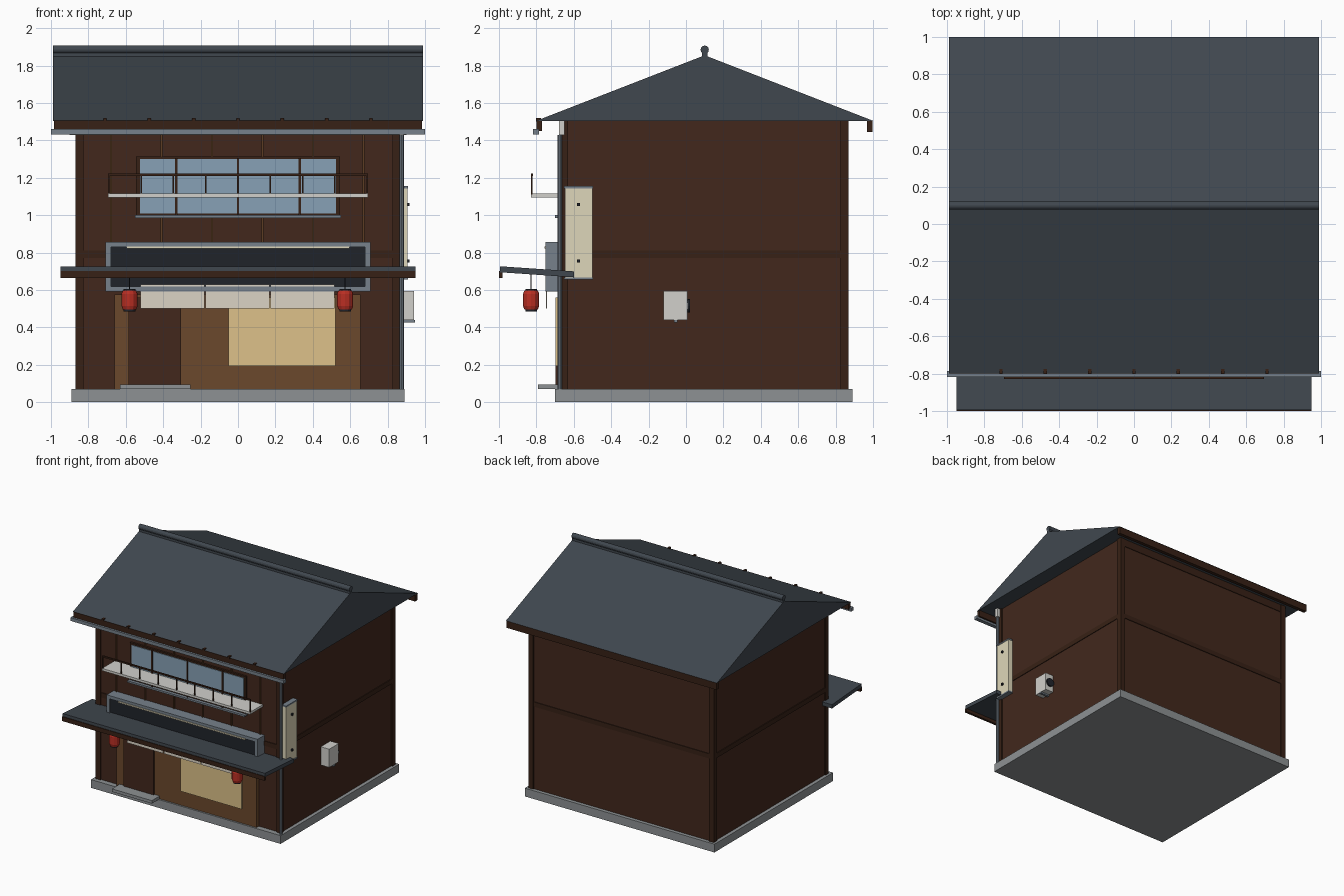
import bpy, bmesh, math
from mathutils import Matrix

if "Cube" in bpy.data.objects:
    bpy.data.objects.remove(bpy.data.objects["Cube"])

def mat(name, hexcol):
    lin = [(int(hexcol[i:i + 2], 16) / 255) ** 2.2 for i in (0, 2, 4)]
    m = bpy.data.materials.new(name)
    m.diffuse_color = (*lin, 1)
    m.use_nodes = True
    m.node_tree.nodes["Principled BSDF"].inputs["Base Color"].default_value = m.diffuse_color
    return m

WOOD = mat("dark_wood", "442C22")
TRIM = mat("trim_wood", "3A261C")
BATTEN = mat("batten_wood", "5E4028")
PANEL = mat("shop_wood", "6B4A30")
ROOF = mat("roof_slate", "424950")
CONC = mat("concrete", "8C9092")
STEEL = mat("steel", "76808A")
DARK = mat("sign_dark", "25282E")
GLASS = mat("glass", "86A0B4")
CREAM = mat("cream", "DDD5B8")
GLOW = mat("warm_glass", "DCC088")
CLOTH = mat("cloth", "DAD2C4")
WHITE = mat("white_metal", "D0CFCA")
RED = mat("lantern_red", "B83228")

def finish(name, bm, m):
    bmesh.ops.recalc_face_normals(bm, faces=bm.faces)
    me = bpy.data.meshes.new(name)
    bm.to_mesh(me)
    bm.free()
    me.materials.append(m)
    o = bpy.data.objects.new(name, me)
    bpy.context.collection.objects.link(o)
    return o

def boxes(name, m, *specs):
    """Each spec: x0, x1, y0, y1, z0, z1."""
    bm = bmesh.new()
    for x0, x1, y0, y1, z0, z1 in specs:
        M = Matrix.Translation(((x0 + x1) / 2, (y0 + y1) / 2, (z0 + z1) / 2)) @ \
            Matrix.Diagonal((x1 - x0, y1 - y0, z1 - z0, 1))
        bmesh.ops.create_cube(bm, size=1, matrix=M)
    return finish(name, bm, m)

def prism(name, m, profile, x0, x1):
    """Extrude a (y, z) profile along x."""
    bm = bmesh.new()
    f = bm.faces.new([bm.verts.new((x0, y, z)) for y, z in profile])
    r = bmesh.ops.extrude_face_region(bm, geom=[f])
    bmesh.ops.translate(bm, vec=(x1 - x0, 0, 0),
                        verts=[v for v in r["geom"] if isinstance(v, bmesh.types.BMVert)])
    return finish(name, bm, m)

def cyl(name, m, loc, r, length, axis="Z", n=12, smooth=False):
    rot = {"Z": Matrix(), "X": Matrix.Rotation(math.pi / 2, 4, "Y"),
           "Y": Matrix.Rotation(math.pi / 2, 4, "X")}[axis]
    bm = bmesh.new()
    bmesh.ops.create_cone(bm, cap_ends=True, segments=n, radius1=r, radius2=r, depth=length,
                          matrix=Matrix.Translation(loc) @ rot)
    return finish(name, bm, m)

def lathe(name, m, x, y, rings, n=12):
    """Stack of (radius, z) rings, capped."""
    bm = bmesh.new()
    loops = [[bm.verts.new((x + r * math.cos(2 * math.pi * i / n),
                            y + r * math.sin(2 * math.pi * i / n), z)) for i in range(n)]
             for r, z in rings]
    for a, b in zip(loops, loops[1:]):
        for i in range(n):
            j = (i + 1) % n
            bm.faces.new((a[i], a[j], b[j], b[i]))
    bm.faces.new(loops[0])
    bm.faces.new(loops[-1])
    return finish(name, bm, m)

# Base, walls and step
boxes("foundation", CONC, (-.89, .89, -.70, .89, 0, .07))
boxes("walls", WOOD, (-.86, .86, -.655, .86, .07, 1.505))
boxes("door_step", CONC, (-.63, -.255, -.79, -.66, .07, .095))

# Timber frame: corner posts, mid band, back top beam
boxes("corner_posts", TRIM, *[(min(s * .87, s * .825), max(s * .87, s * .825), y0, y1, .07, 1.505)
                              for s in (-1, 1) for y0, y1 in ((-.665, -.63), (.825, .87))])
boxes("mid_band", TRIM, (-.866, .866, -.661, .866, .77, .81))
boxes("back_top_beam", TRIM, (-.82, .82, .85, .866, 1.44, 1.505))
boxes("facade_battens", BATTEN, *[(-.68 + .27 * i - .005, -.68 + .27 * i + .005, -.664, -.65, .81, 1.44)
                                  for i in range(6)])
boxes("eave_board", WHITE, (-.90, .90, -.68, -.65, 1.43, 1.505))

# Roof with ridge, fascias, gutter and eave knobs
prism("roof", ROOF, [(-.80, 1.505), (.10, 1.855), (1.0, 1.505)], -.99, .99)
cyl("ridge_tile", ROOF, (0, .10, 1.885), .022, 1.98, "X")
boxes("ridge_base", ROOF, (-.99, .99, .085, .115, 1.845, 1.868))
boxes("eave_fascias", TRIM, (-.985, .985, -.80, -.77, 1.45, 1.506),
      (-.985, .985, .967, .997, 1.445, 1.504))
boxes("gutter", STEEL, (-1, 1, -.818, -.785, 1.432, 1.46))
boxes("gutter_clips", TRIM, *[(.237 * i - .009, .237 * i + .009, -.803, -.775, 1.50, 1.519)
                              for i in range(-3, 4)])
cyl("downpipe", STEEL, (.875, -.675, .75), .013, 1.36, n=10)

# Upper window
boxes("window_frame", TRIM, (-.545, .545, -.672, -.65, 1.0, 1.315))
boxes("window_glass", GLASS, (-.525, .525, -.677, -.66, 1.01, 1.30))
boxes("window_mullions", TRIM, *[(x - .006, x + .006, -.684, -.66, 1.0, 1.305) for x in (-.33, 0, .33)])
boxes("window_sill", STEEL, (-.55, .55, -.70, -.65, .985, 1.0))

# Balcony shelf and railing
boxes("balcony_floor", WHITE, (-.695, .695, -.83, -.66, 1.095, 1.115))
boxes("balcony_railing", TRIM, (-.695, .695, -.83, -.818, 1.21, 1.222),
      *[(.1728 * i - .004, .1728 * i + .004, -.828, -.82, 1.11, 1.215) for i in range(-4, 5)])

# Main sign box with raised frame and lamp strip
boxes("sign_panel", DARK, (-.70, .70, -.735, -.65, .60, .845))
boxes("sign_frame", STEEL, (-.708, .708, -.75, -.65, .83, .857), (-.708, .708, -.75, -.65, .592, .618),
      (-.708, -.68, -.75, -.65, .618, .83), (.68, .708, -.75, -.65, .618, .83))
boxes("sign_lamp", CREAM, (-.595, .595, -.757, -.735, .823, .834))

# Sloping awning with front fascia
prism("awning", ROOF, [(-.995, .727), (-.60, .70), (-.60, .668), (-.995, .695)], -.95, .948)
boxes("awning_fascia", TRIM, (-.95, .948, -1.0, -.98, .665, .702))

# Shop front: panelling, door, lit window
boxes("shop_panel", PANEL, (-.66, .655, -.685, -.65, .07, .575))
boxes("shop_door", WOOD, (-.585, -.305, -.698, -.66, .09, .56))
boxes("shop_window", GLOW, (-.05, .52, -.698, -.66, .195, .56))

# Entrance curtain on a rod
boxes("door_curtain", CLOTH, *[(-.52 + .3475 * i, -.52 + .3475 * i + .342, -.748, -.742, .50, .63)
                               for i in range(3)])
cyl("curtain_rod", TRIM, (0, -.742, .598), .006, 1.1, "X", 8)

# Lanterns hung from the awning
for side, x in (("left", -.58), ("right", .573)):
    lathe(side + "_lantern", RED, x, -.828,
          [(.036, .495), (.043, .515), (.043, .58), (.036, .598)])
    lathe(side + "_lantern_top_cap", DARK, x, -.828, [(.031, .596), (.031, .606)])
    lathe(side + "_lantern_bottom_cap", DARK, x, -.828, [(.031, .485), (.031, .497)])
    cyl(side + "_lantern_cord", DARK, (x, -.828, .645), .003, .09, n=6)

# Vertical side sign
boxes("side_sign", CREAM, (.867, .905, -.648, -.50, .665, 1.145))
boxes("side_sign_caps", STEEL, (.865, .908, -.652, -.497, 1.143, 1.155),
      (.865, .908, -.652, -.497, .655, .667))
boxes("side_sign_bolts", DARK, *[(.90, .918, -.583, -.567, z - .008, z + .008) for z in (1.057, .755)])

# Air conditioner
boxes("air_conditioner", WHITE, (.862, .94, -.12, .008, .44, .595))
cyl("air_conditioner_fan", DARK, (.90, .012, .515), .036, .02, "Y", 16)
boxes("air_conditioner_bracket", STEEL, (.86, .945, -.065, -.045, .427, .441))
